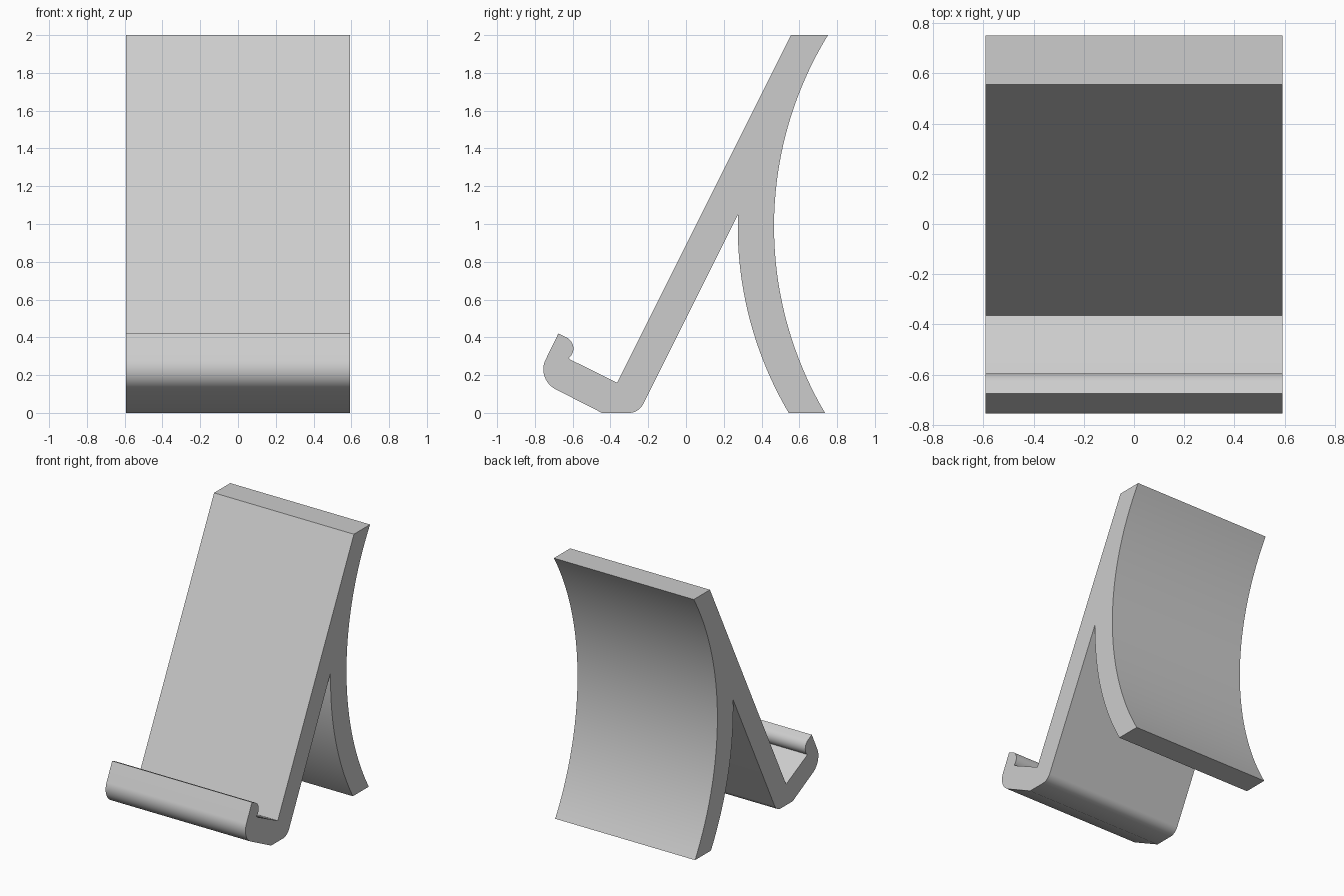
import bpy
import bmesh
import math
from mathutils import Vector

cube = bpy.data.objects.get("Cube")
if cube:
    bpy.data.objects.remove(cube, do_unlink=True)

HALF_WIDTH = 0.592
LEG_RADIUS = 1.94
LEG_MID_Z = 0.987


def arc(centre, radius, start, end, steps):
    """Points (y, z) along a circle, angles in degrees."""
    angles = [math.radians(start + (end - start) * i / steps) for i in range(steps + 1)]
    return [Vector((centre[0] + radius * math.cos(a), centre[1] + radius * math.sin(a)))
            for a in angles]


def fillet(before, corner, after, radius, steps=14):
    """Round off a corner between two straight lines."""
    c = Vector(corner)
    u = (Vector(before) - c).normalized()
    v = (Vector(after) - c).normalized()
    half = u.angle(v) / 2
    centre = c + (u + v).normalized() * radius / math.sin(half)
    reach = radius / math.tan(half)
    first, last = c + u * reach - centre, c + v * reach - centre
    return [centre + first.lerp(last, i / steps).normalized() * radius
            for i in range(steps + 1)]


def leg_curve(nearest_y, z_from, z_to, steps=40):
    """Bowed face of the rear leg between two heights."""
    a, b = (180 - math.degrees(math.asin((z - LEG_MID_Z) / LEG_RADIUS)) for z in (z_from, z_to))
    return arc((nearest_y + LEG_RADIUS, LEG_MID_Z), LEG_RADIUS, a, b, steps)


# Side profile in (y, z): backrest front, rear leg, foot, tray and hooked lip
tip, heel, tray_end = (-0.676, 0.42), (-0.25, 0), (-0.445, 0)
notch = (0.274, 1.05)
profile = [Vector((-0.365, 0.16)), Vector((0.556, 2))]
profile += leg_curve(0.466, 2, 0)
profile += leg_curve(0.274, 0, notch[1])
profile += fillet(notch, heel, tray_end, 0.085)
profile.append(Vector(tray_end))
profile += fillet(tray_end, (-0.794, 0.178), tip, 0.118)
profile.append(Vector(tip))
profile += arc((-0.661, 0.341), 0.065, 63, -52, 16)
profile.append(Vector((-0.614, 0.283)))

# Sweep the profile across the width
bm = bmesh.new()
side = bm.faces.new([bm.verts.new((-HALF_WIDTH, p.x, p.y)) for p in profile])
swept = bmesh.ops.extrude_face_region(bm, geom=[side])
moved = [g for g in swept["geom"] if isinstance(g, bmesh.types.BMVert)]
bmesh.ops.translate(bm, verts=moved, vec=(2 * HALF_WIDTH, 0, 0))
bmesh.ops.recalc_face_normals(bm, faces=bm.faces)
mesh = bpy.data.meshes.new("phone_stand")
bm.to_mesh(mesh)
bm.free()
stand = bpy.data.objects.new("phone_stand", mesh)
bpy.context.collection.objects.link(stand)

# Light grey plastic
grey = bpy.data.materials.new("light_grey")
grey.use_nodes = True
colour = (0.605, 0.605, 0.605, 1)
grey.diffuse_color = colour
grey.node_tree.nodes["Principled BSDF"].inputs["Base Color"].default_value = colour
mesh.materials.append(grey)

# Smooth curves, sharp corners
bpy.ops.object.select_all(action="DESELECT")
stand.select_set(True)
bpy.context.view_layer.objects.active = stand
bpy.ops.object.shade_smooth_by_angle(angle=math.radians(30))
